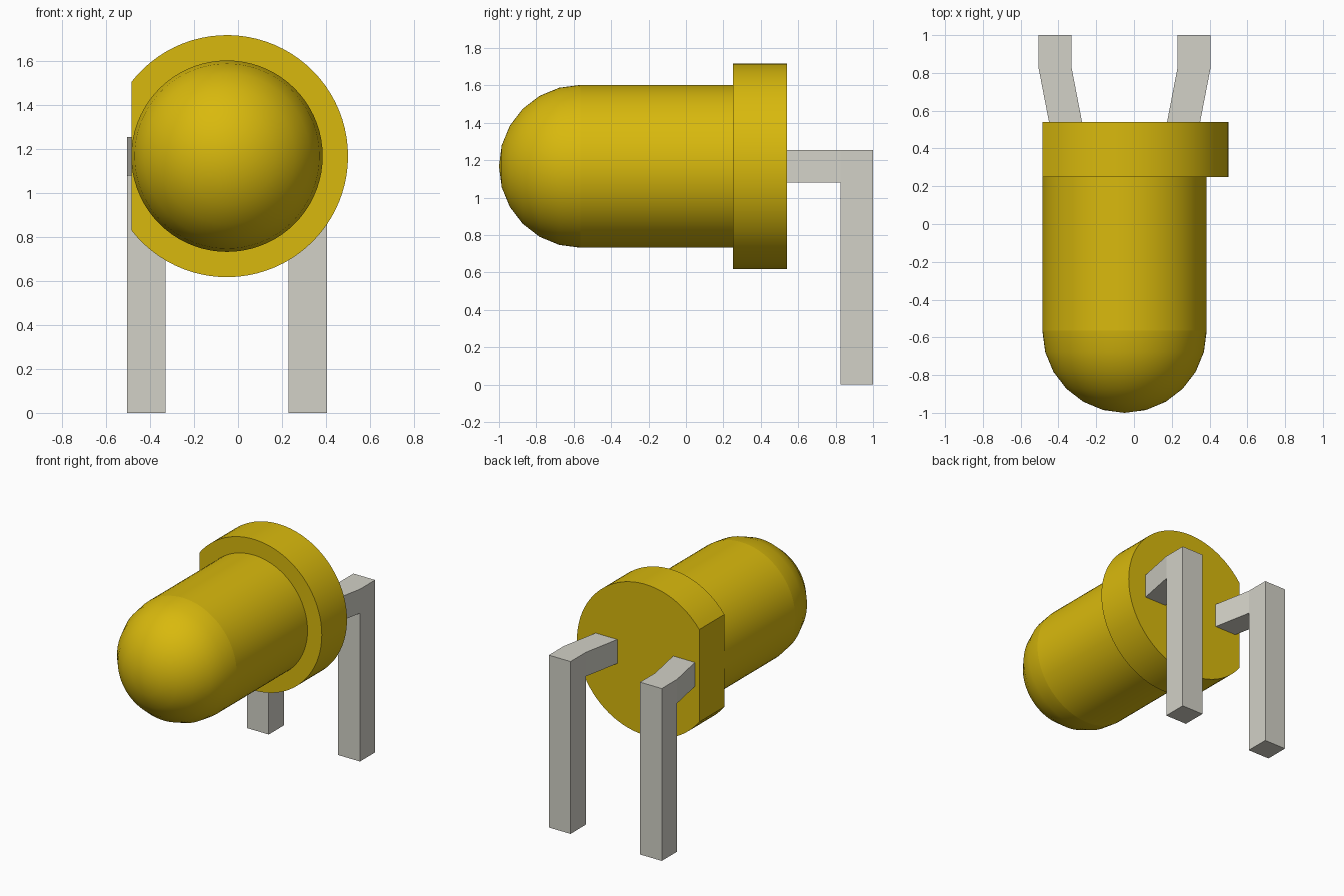
import bpy, bmesh, math
from mathutils import Matrix, Vector

cube = bpy.data.objects.get("Cube")
if cube:
    bpy.data.objects.remove(cube, do_unlink=True)

CX, CZ = -0.05, 1.167       # lens axis, running along y
R_BODY, R_FLANGE = 0.435, 0.55
Y_FLANGE, Y_BACK, Y_DOME = 0.25, 0.54, -0.565


def material(name, colour, rough):
    m = bpy.data.materials.new(name)
    m.use_nodes = True
    m.diffuse_color = (*colour, 1)
    bsdf = m.node_tree.nodes["Principled BSDF"]
    bsdf.inputs["Base Color"].default_value = (*colour, 1)
    bsdf.inputs["Roughness"].default_value = rough
    return m


yellow = material("yellow_plastic", (0.69, 0.485, 0.004), 0.5)
tin = material("tin_metal", (0.645, 0.638, 0.571), 0.5)


def finish(bm, name, mat, smooth=True):
    bmesh.ops.recalc_face_normals(bm, faces=bm.faces)
    mesh = bpy.data.meshes.new(name)
    bm.to_mesh(mesh)
    bm.free()
    mesh.materials.append(mat)
    ob = bpy.data.objects.new(name, mesh)
    bpy.context.collection.objects.link(ob)
    if smooth:
        bpy.ops.object.select_all(action="DESELECT")
        ob.select_set(True)
        bpy.context.view_layer.objects.active = ob
        bpy.ops.object.shade_smooth_by_angle(angle=math.radians(35))
    return ob


# Lens: straight barrel with a domed tip, spun about its axis
bm = bmesh.new()
profile = [(R_BODY, Y_FLANGE)]
for i in range(7):
    a = math.radians(15 * i)
    profile.append((R_BODY * math.cos(a), Y_DOME - R_BODY * math.sin(a)))
verts = [bm.verts.new((CX + r, y, CZ)) for r, y in profile]
edges = [bm.edges.new(pair) for pair in zip(verts, verts[1:])]
bmesh.ops.spin(bm, geom=verts + edges, cent=(CX, 0, CZ), axis=(0, 1, 0),
               angle=math.tau, steps=72, use_duplicate=False)
bmesh.ops.remove_doubles(bm, verts=bm.verts, dist=1e-4)
# Crisp seam where the dome meets the barrel
for e in bm.edges:
    if all(abs(v.co.y - Y_DOME) < 1e-4 for v in e.verts):
        e.smooth = False
finish(bm, "lens", yellow)

# Flange: disc with one flat side, level with the lens
bm = bmesh.new()
flat = math.acos(R_BODY / R_FLANGE)
steps = 64
ring = []
for i in range(steps + 1):
    a = -math.pi + flat + (math.tau - 2 * flat) * i / steps
    ring.append(bm.verts.new((CX + R_FLANGE * math.cos(a), Y_FLANGE,
                              CZ + R_FLANGE * math.sin(a))))
face = bm.faces.new(ring)
out = bmesh.ops.extrude_face_region(bm, geom=[face], use_keep_orig=True)
bmesh.ops.translate(bm, vec=(0, Y_BACK - Y_FLANGE, 0),
                    verts=[g for g in out["geom"] if isinstance(g, bmesh.types.BMVert)])
finish(bm, "flange", yellow)


# Legs: square wire splayed outwards behind the flange, then bent down
def leg(name, side):
    inner, outer, splay = 0.28, 0.455, 0.055
    sections = [  # (y, z) of the lower/inner and upper/outer edge of the bend
        ((Y_BACK, 1.08), (Y_BACK, 1.255)),
        ((0.825, 1.08), (0.825, 1.255)),
        ((0.825, 1.08), (1.0, 1.255)),
        ((0.825, 0.0), (1.0, 0.0)),
    ]
    bm = bmesh.new()
    cache = {}

    def vert(x, y, z):
        key = (x, y, z)
        if key not in cache:
            shift = splay if y == Y_BACK else 0
            cache[key] = bm.verts.new((CX + side * (x - shift), y, z))
        return cache[key]

    loops = []
    for low, high in sections:
        loops.append([vert(inner, *low), vert(outer, *low),
                      vert(outer, *high), vert(inner, *high)])
    for a, b in zip(loops, loops[1:]):
        for i in range(4):
            j = (i + 1) % 4
            quad = list(dict.fromkeys((a[i], a[j], b[j], b[i])))
            if len(quad) > 2:
                bm.faces.new(quad)
    bm.faces.new(loops[0])
    bm.faces.new(loops[-1])
    finish(bm, name, tin, smooth=False)


leg("left_leg", 1)
leg("right_leg", -1)
